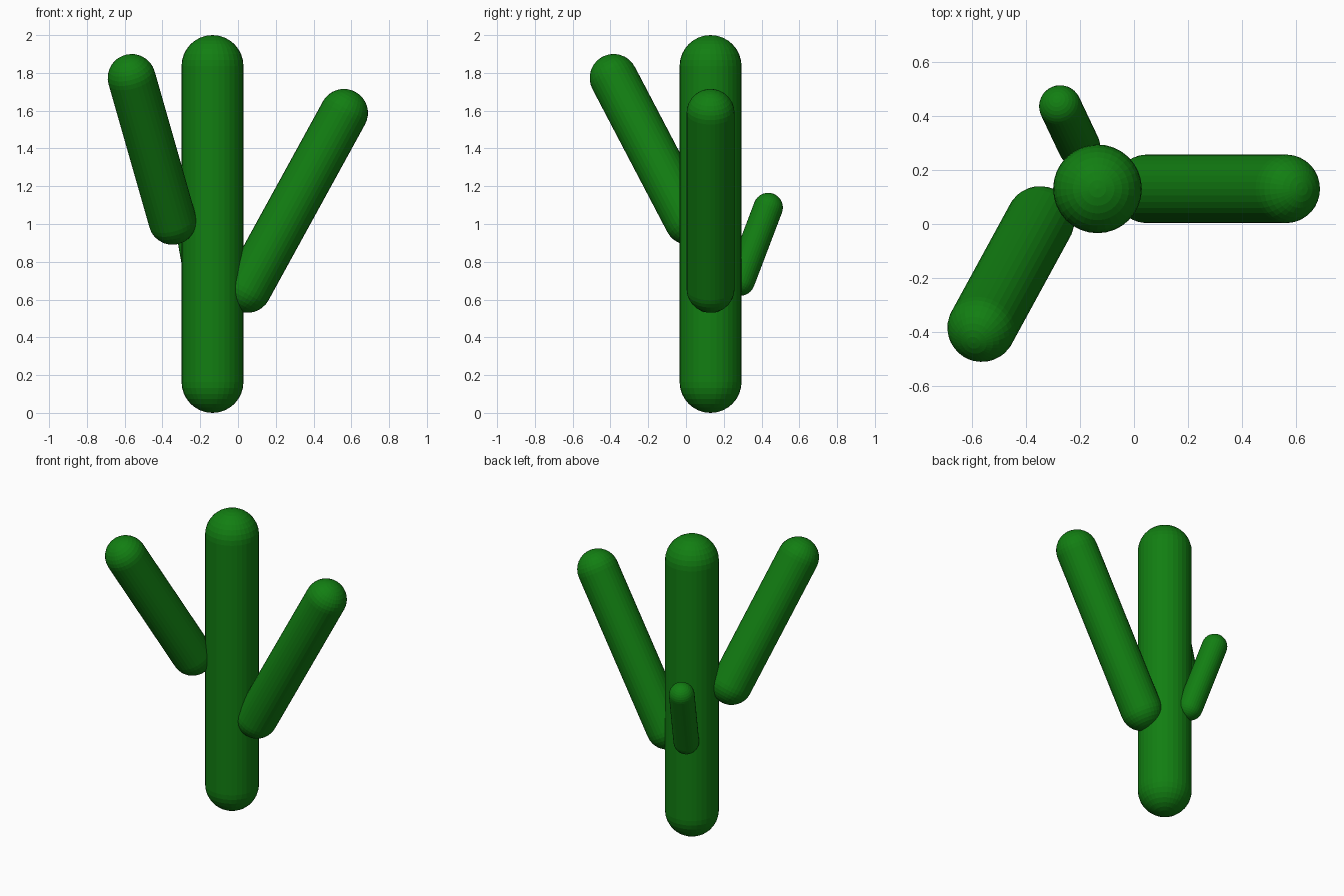
import bpy
import bmesh
from math import cos, sin, pi
from mathutils import Vector

default = bpy.data.objects.get("Cube")
if default:
    bpy.data.objects.remove(default, do_unlink=True)

# Single green for the whole plant
green = bpy.data.materials.new("cactus green")
green.use_nodes = True
color = (0.006, 0.21, 0.006, 1)
green.diffuse_color = color
green.node_tree.nodes["Principled BSDF"].inputs["Base Color"].default_value = color

SEGMENTS = 32
CAP_RINGS = 8


def capsule(name, start, end, radius):
    """Round-ended stem whose cap centres lie at start and end."""
    start, end = Vector(start), Vector(end)
    axis = end - start
    length = axis.length

    # Half profile from the lower pole to the upper pole, spun around z
    bm = bmesh.new()
    profile = []
    for base, first in ((0, -pi / 2), (length, 0)):
        for i in range(CAP_RINGS + 1):
            a = first + i * pi / 2 / CAP_RINGS
            profile.append(bm.verts.new((radius * cos(a), 0, base + radius * sin(a))))
    edges = [bm.edges.new(pair) for pair in zip(profile, profile[1:])]
    bmesh.ops.spin(bm, geom=profile + edges, cent=(0, 0, 0), axis=(0, 0, 1),
                   angle=2 * pi, steps=SEGMENTS, use_merge=False)
    bmesh.ops.remove_doubles(bm, verts=bm.verts, dist=0.0005)
    bmesh.ops.recalc_face_normals(bm, faces=bm.faces)

    mesh = bpy.data.meshes.new(name)
    bm.to_mesh(mesh)
    bm.free()
    mesh.materials.append(green)
    obj = bpy.data.objects.new(name, mesh)
    obj.location = start
    obj.rotation_euler = Vector((0, 0, 1)).rotation_difference(axis).to_euler()
    bpy.context.collection.objects.link(obj)
    return obj


# Upright trunk and three leaning arms
capsule("trunk", (-0.135, 0.13, 0.164), (-0.135, 0.13, 1.836), 0.164)
capsule("left_arm", (0.05, 0.13, 0.657), (0.561, 0.13, 1.588), 0.127)
capsule("front_right_arm", (-0.347, 0.013, 1.017), (-0.563, -0.383, 1.773), 0.127)
capsule("back_small_arm", (-0.203, 0.287, 0.698), (-0.273, 0.435, 1.087), 0.078)
